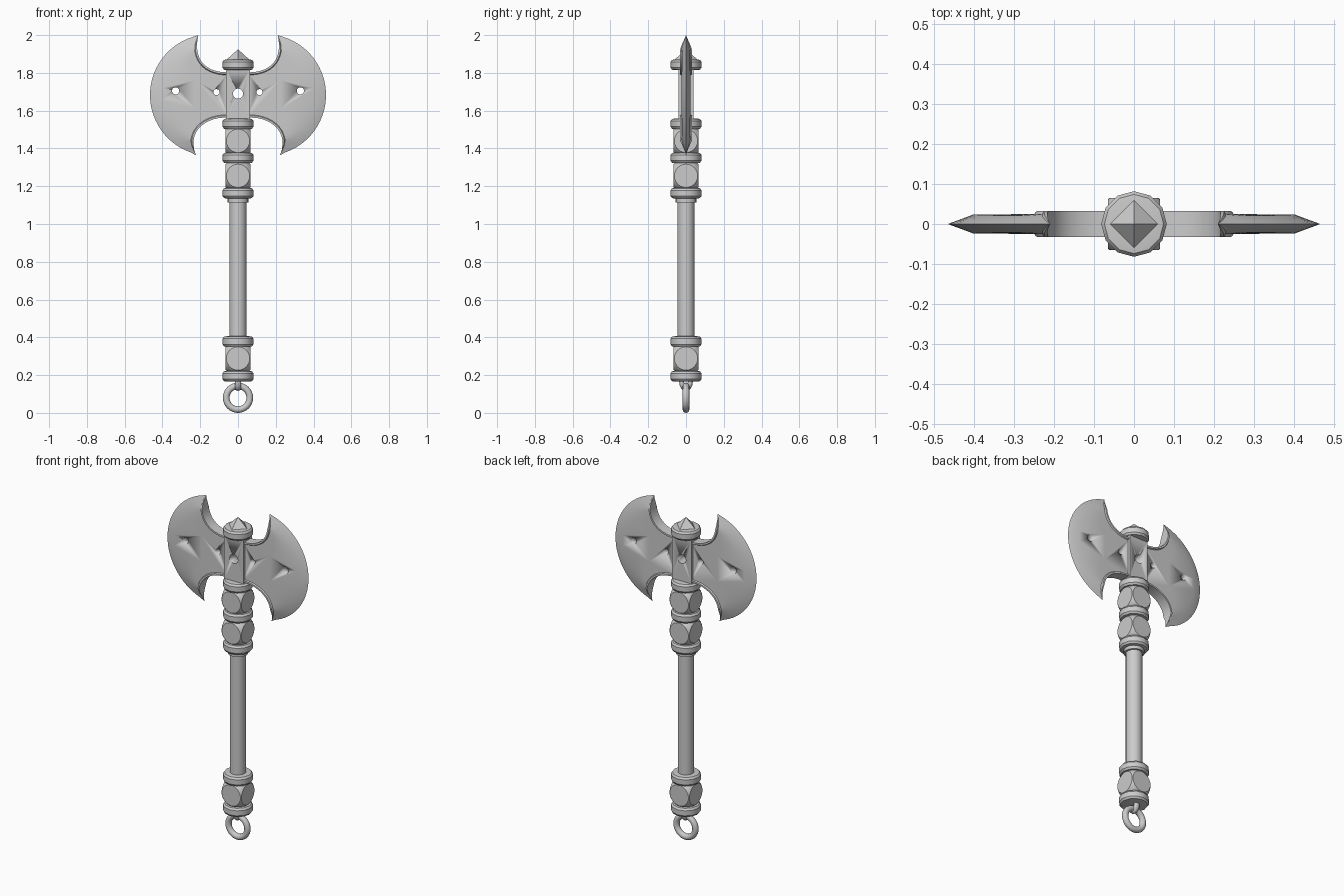
import bpy, bmesh, math
from mathutils import Vector, Matrix
from mathutils.geometry import interpolate_bezier

if "Cube" in bpy.data.objects:
    bpy.data.objects.remove(bpy.data.objects["Cube"])


def finish(name, bm, angle=35):
    bmesh.ops.remove_doubles(bm, verts=bm.verts, dist=1e-5)
    bmesh.ops.recalc_face_normals(bm, faces=bm.faces)
    me = bpy.data.meshes.new(name)
    bm.to_mesh(me)
    bm.free()
    ob = bpy.data.objects.new(name, me)
    bpy.context.collection.objects.link(ob)
    bpy.ops.object.select_all(action='DESELECT')
    ob.select_set(True)
    bpy.context.view_layer.objects.active = ob
    bpy.ops.object.shade_smooth_by_angle(angle=math.radians(angle))
    return ob


def skin(bm, rows, closed=True):
    """Quads between successive rows of points."""
    vs = [[bm.verts.new(p) for p in r] for r in rows]
    n = len(rows[0])
    for a, b in zip(vs, vs[1:]):
        for j in range(n if closed else n - 1):
            k = (j + 1) % n
            bm.faces.new((a[j], a[k], b[k], b[j]))
    return vs


def lathe(name, profile, z, seg):
    bm = bmesh.new()
    rows = [[(r * math.cos(math.tau * i / seg), r * math.sin(math.tau * i / seg), z + h)
             for i in range(seg)] for r, h in profile]
    vs = skin(bm, rows)
    bm.faces.new(vs[0])
    bm.faces.new(vs[-1])
    return finish(name, bm)


def torus(name, major, minor, loc, rot, scale=(1, 1, 1)):
    bpy.ops.mesh.primitive_torus_add(major_radius=major, minor_radius=minor, major_segments=32,
                                     minor_segments=12, location=loc, rotation=rot)
    ob = bpy.context.object
    ob.name = name
    ob.scale = scale
    bpy.ops.object.shade_smooth()


# Shaft and the collar under the head
lathe("shaft", [(.045, .20), (.045, 1.13)], 0, 16)
lathe("shaft_collar", [(.056, 1.115), (.056, 1.15)], 0, 16)

# Rounded bands
band = [(.06, -.028), (.074, -.026), (.082, -.015), (.082, .015), (.074, .026), (.06, .028)]
for i, z in enumerate((.194, .378, 1.163, 1.35, 1.53, 1.843)):
    lathe(f"band_{i}", band, z, 12)

# Balls with four flattened sides
for i, z in enumerate((.288, 1.255, 1.44)):
    bm = bmesh.new()
    bmesh.ops.create_uvsphere(bm, u_segments=32, v_segments=20, radius=.09)
    for n in ((1, 0, 0), (-1, 0, 0), (0, 1, 0), (0, -1, 0)):
        cut = bmesh.ops.bisect_plane(bm, geom=bm.verts[:] + bm.edges[:] + bm.faces[:],
                                     plane_co=Vector(n) * .065, plane_no=n, clear_outer=True)
        rim = [e for e in cut['geom_cut'] if isinstance(e, bmesh.types.BMEdge)]
        bmesh.ops.contextual_create(bm, geom=rim)
    bmesh.ops.translate(bm, verts=bm.verts, vec=(0, 0, z))
    finish(f"grip_ball_{i}", bm, 25)

# Pyramid finial
bm = bmesh.new()
bmesh.ops.create_cone(bm, cap_ends=True, segments=4, radius1=.066, radius2=0, depth=.06,
                      matrix=Matrix.Translation((0, 0, 1.895)))
co = [v.co.xy.length for v in bm.verts if v.co.z < 1.88]
if max(abs(v.co.x) for v in bm.verts) < .06:
    bmesh.ops.rotate(bm, verts=bm.verts, matrix=Matrix.Rotation(math.pi / 4, 3, 'Z'))
finish("finial", bm, 10)

# Hanging ring and its staple
torus("hanging_ring", .0625, .0175, (0, 0, .08), (math.pi / 2, 0, 0))
torus("staple", .023, .013, (0, 0, .165), (0, math.pi / 2, 0), (1.35, 1, 1.3))

# Cutter for the through holes
bm = bmesh.new()
for x, z, r in ((0, 1.69, .027), (.114, 1.698, .016), (-.114, 1.698, .016),
                (.33, 1.705, .019), (-.33, 1.705, .019)):
    bmesh.ops.create_cone(bm, cap_ends=True, segments=20, radius1=r, radius2=r, depth=.3,
                          matrix=Matrix.Translation((x, 0, z)) @ Matrix.Rotation(math.pi / 2, 4, 'X'))
cutter = finish("hole_cutter", bm)
cutter.hide_render = True
cutter.hide_set(True)


def drill(ob):
    m = ob.modifiers.new("holes", 'BOOLEAN')
    m.operation = 'DIFFERENCE'
    m.solver = 'EXACT'
    m.object = cutter


# Central socket block
bm = bmesh.new()
bmesh.ops.create_cube(bm, size=1, matrix=Matrix.Translation((0, 0, 1.687))
                      @ Matrix.Diagonal((.126, .08, .266, 1)))
drill(finish("socket", bm))

# Blade: concave inner curves, circular cutting edge
C, R, T, W = Vector((.144, 1.683)), .322, .025, .066
top = interpolate_bezier(Vector((.21, 2.0)), Vector((.24, 1.87)),
                         Vector((.17, 1.80)), Vector((.05, 1.803)), 14)
low = interpolate_bezier(Vector((.05, 1.563)), Vector((.17, 1.57)),
                         Vector((.275, 1.49)), Vector((.222, 1.364)), 14)
top = [Vector(p[:2]) for p in top]
low = [Vector(p[:2]) for p in low]
inner = top + low


def taper(p):
    return max(0, min(1, (R - (p - C).length) / W))


a0 = math.atan2(2.0 - C.y, .21 - C.x)
a1 = math.atan2(1.364 - C.y, .222 - C.x)
rows = []
for i, p in enumerate(inner):
    a = a0 + (a1 - a0) * i / (len(inner) - 1)
    o = C + R * Vector((math.cos(a), math.sin(a)))
    if i in (0, len(inner) - 1):
        o = p
    k = min(.7, W / max((p - o).length, 1e-6))
    half = []
    for q in (o.lerp(p, k), o.lerp(p, (1 + k) / 2), p):
        half.append((q, T * taper(q)))
    rows.append([(o.x, 0, o.y)] + [(q.x, -t, q.y) for q, t in half]
                + [(q.x, t, q.y) for q, t in reversed(half)])
bm = bmesh.new()
skin(bm, rows)
bmesh.ops.dissolve_degenerate(bm, edges=bm.edges, dist=1e-5)
blade = finish("blades", bm, 40)
blade.modifiers.new("mirror", 'MIRROR').use_mirror_merge = False
drill(blade)

# Raised rims along the concave edges
for name, curve, sgn in (("upper_rims", top, 1), ("lower_rims", low, 1)):
    rows = []
    for i, p in enumerate(curve):
        d = (curve[min(i + 1, len(curve) - 1)] - curve[max(i - 1, 0)]).normalized()
        n = Vector((-d.y, d.x)) * sgn
        f = taper(p)
        sec = [(p, .032 * f), (p + n * .010 * f, .032 * f), (p + n * .016 * f, .022 * f)]
        rows.append([(q.x, -t, q.y) for q, t in sec] + [(q.x, t, q.y) for q, t in reversed(sec)])
    bm = bmesh.new()
    skin(bm, rows)
    bmesh.ops.dissolve_degenerate(bm, edges=bm.edges, dist=1e-5)
    finish(name, bm, 30).modifiers.new("mirror", 'MIRROR').use_mirror_merge = False
